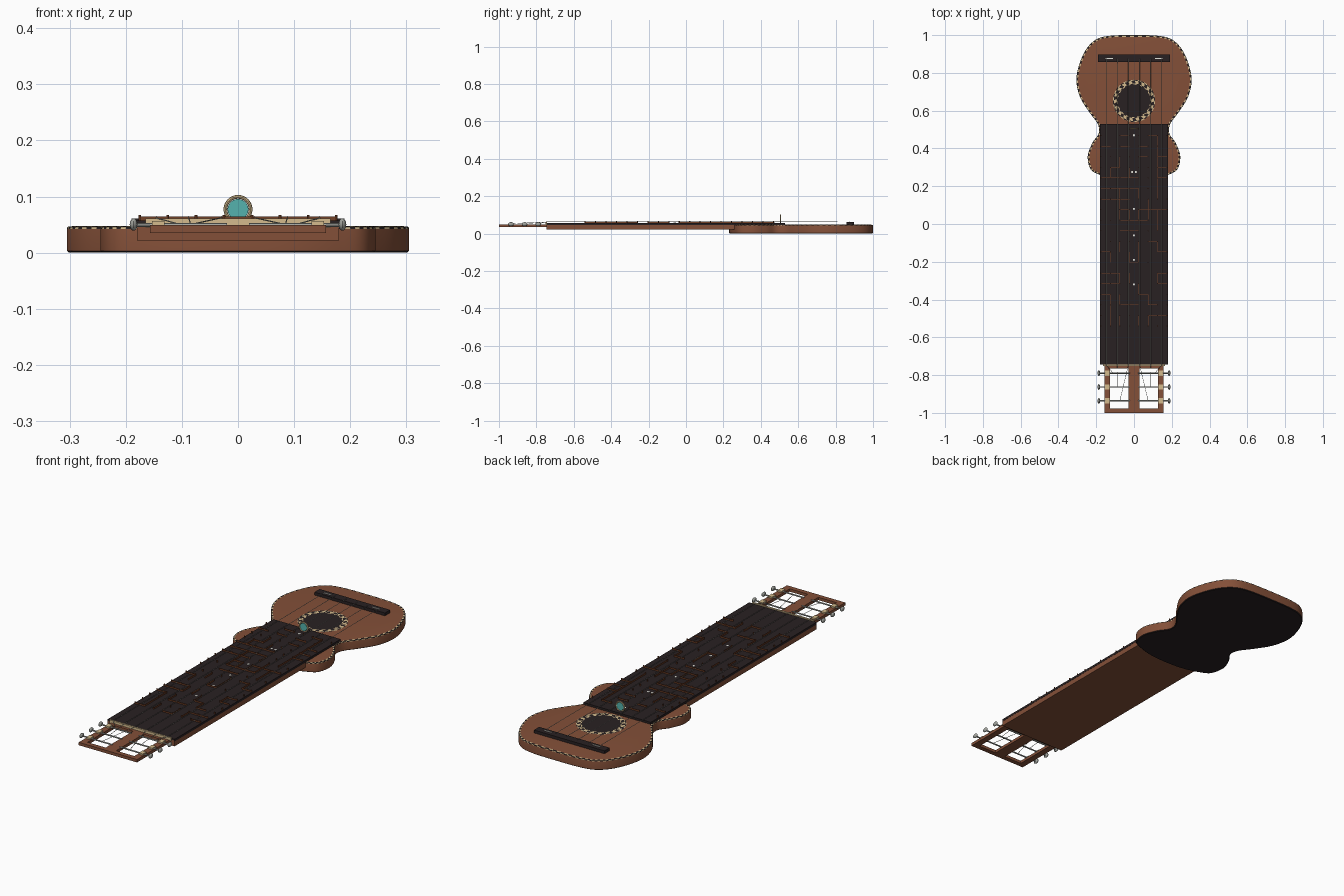
import bpy, bmesh, math, random
from mathutils import Vector

cube = bpy.data.objects.get("Cube")
if cube:
    bpy.data.objects.remove(cube, do_unlink=True)
random.seed(7)


def material(name, r, g, b):
    m = bpy.data.materials.new(name)
    m.use_nodes = True
    m.diffuse_color = (r, g, b, 1)
    m.node_tree.nodes["Principled BSDF"].inputs["Base Color"].default_value = (r, g, b, 1)
    return m


WOOD = material("brown wood", 0.23, 0.08, 0.04)
DARK = material("dark ebony", 0.022, 0.015, 0.016)
CREAM = material("cream", 0.66, 0.5, 0.27)
RUST = material("rust brown", 0.17, 0.052, 0.02)
STEEL = material("steel", 0.36, 0.37, 0.34)
TEAL = material("teal", 0.09, 0.45, 0.42)
PEARL = material("pearl", 0.78, 0.78, 0.72)


def finish(name, bm, mats, smooth=False):
    bmesh.ops.recalc_face_normals(bm, faces=bm.faces)
    me = bpy.data.meshes.new(name)
    bm.to_mesh(me)
    bm.free()
    for m in mats:
        me.materials.append(m)
    ob = bpy.data.objects.new(name, me)
    bpy.context.collection.objects.link(ob)
    if smooth:
        bpy.ops.object.select_all(action="DESELECT")
        ob.select_set(True)
        bpy.context.view_layer.objects.active = ob
        bpy.ops.object.shade_smooth_by_angle(angle=math.radians(35))
    return ob


def add_box(bm, x0, x1, y0, y1, z0, z1):
    vs = bmesh.ops.create_cube(bm, size=1)["verts"]
    for v in vs:
        v.co = ((x0 + x1) / 2 + v.co.x * (x1 - x0),
                (y0 + y1) / 2 + v.co.y * (y1 - y0),
                (z0 + z1) / 2 + v.co.z * (z1 - z0))


def boxes(name, mat, *dims):
    bm = bmesh.new()
    for d in dims:
        add_box(bm, *d)
    return finish(name, bm, [mat])


def add_rod(bm, a, b, r, sides=8):
    a, b = Vector(a), Vector(b)
    d = b - a
    vs = bmesh.ops.create_cone(bm, cap_ends=True, segments=sides, radius1=r,
                               radius2=r, depth=d.length)["verts"]
    q = d.to_track_quat("Z", "Y")
    for v in vs:
        v.co = q @ v.co + (a + b) / 2


def rods(name, mat, items, sides=8):
    bm = bmesh.new()
    for a, b, r in items:
        add_rod(bm, a, b, r, sides)
    return finish(name, bm, [mat], True)


# Body outline: half profile, smoothed with a spline and mirrored
half = [(0, 1), (0.12, 0.997), (0.195, 0.98), (0.25, 0.93), (0.288, 0.85), (0.305, 0.76),
        (0.285, 0.67), (0.235, 0.59), (0.192, 0.53), (0.187, 0.48), (0.22, 0.43),
        (0.245, 0.36), (0.23, 0.29), (0.18, 0.26), (0.1, 0.237), (0, 0.23)]
loop = [Vector(p) for p in half] + [Vector((-x, y)) for x, y in half[-2:0:-1]]
n = len(loop)
outline = []
for i in range(n):
    p0, p1, p2, p3 = (loop[(i + k) % n] for k in (-1, 0, 1, 2))
    for s in range(6):
        t = s / 6
        outline.append(0.5 * (2 * p1 + (p2 - p0) * t + (2 * p0 - 5 * p1 + 4 * p2 - p3) * t * t
                              + (3 * p1 - p0 - 3 * p2 + p3) * t ** 3))


def inset(amount):
    out = []
    for i, p in enumerate(outline):
        t = (outline[(i + 1) % len(outline)] - outline[i - 1]).normalized()
        out.append(p + Vector((t.y, -t.x)) * amount)
    return out


# Body: black back, wood sides and top, checkered binding
bm = bmesh.new()
rings = []
for amount, z in ((0.004, 0), (0, 0.003), (0, 0.042), (0.001, 0.046), (0.009, 0.047)):
    rings.append([bm.verts.new((p.x, p.y, z)) for p in inset(amount)])
for k in range(4):
    for i in range(len(outline)):
        j = (i + 1) % len(outline)
        f = bm.faces.new((rings[k][i], rings[k][j], rings[k + 1][j], rings[k + 1][i]))
        f.material_index = (1, 0, 2 - i % 2, 1 + i % 2)[k]
bm.faces.new(rings[0][::-1]).material_index = 1
bm.faces.new(rings[-1])
finish("body", bm, [WOOD, DARK, CREAM], True)

# Sound hole and mosaic rosette
HOLE_Y = 0.652
rods("sound_hole", DARK, [((0, HOLE_Y, 0.044), (0, HOLE_Y, 0.0478), 0.088)], 48)
bm = bmesh.new()
SEG = 36
radii = (0.086, 0.091, 0.107, 0.112)
rr = [[bm.verts.new((r * math.cos(a), HOLE_Y + r * math.sin(a), 0.0485))
       for a in (math.tau * (i + 0.4 * k) / SEG for i in range(SEG))] for k, r in enumerate(radii)]
for k in range(3):
    for i in range(SEG):
        j = (i + 1) % SEG
        f = bm.faces.new((rr[k][i], rr[k][j], rr[k + 1][j], rr[k + 1][i]))
        f.material_index = (i + k) % 2
finish("rosette", bm, [CREAM, DARK])

# Neck, fretboard and nut
boxes("neck", WOOD, (-0.18, 0.18, -0.745, 0.3, 0.022, 0.05))
boxes("fretboard", DARK, (-0.181, 0.181, -0.745, 0.53, 0.046, 0.057))
boxes("nut", CREAM, (-0.165, 0.165, -0.752, -0.743, 0.045, 0.061))

# Fret markers
rods("fret_markers", PEARL, [((x, y, 0.056), (x, y, 0.0585), 0.006) for x, y in
     ((0, 0.47), (-0.01, 0.275), (0.01, 0.275), (0, 0.08), (0, -0.06), (0, -0.19), (0, -0.32))], 12)

# Maze walls and corner pins on the fretboard
COLS, ROWS, CELL, STEP = 7, 18, 0.05, 0.056
X0, Y0, W = -0.175, -0.54, 0.0013
walls, pins = [], []
for c in range(COLS + 1):
    for r in range(ROWS + 1):
        x, y = X0 + c * CELL, Y0 + r * STEP
        if r < ROWS and 0 < c < COLS and random.random() < 0.36:
            walls.append((x - W, x + W, y, y + STEP, 0.056, 0.064))
        if c < COLS and random.random() < 0.36:
            walls.append((x, x + CELL, y - W, y + W, 0.056, 0.064))
        if random.random() < 0.6:
            pins.append(((x, y, 0.056), (x, y, 0.067), 0.0028))
boxes("maze_walls", RUST, *walls)
rods("maze_pins", RUST, pins, 6)

# Headstock: open frame with a centre bar
Z0, Z1 = 0.035, 0.049
boxes("headstock", WOOD,
      (-0.157, -0.126, -1, -0.745, Z0, Z1), (0.126, 0.157, -1, -0.745, Z0, Z1),
      (-0.028, 0.028, -0.98, -0.76, Z0, Z1),
      (-0.126, 0.126, -1, -0.977, Z0, Z1), (-0.126, 0.126, -0.766, -0.745, Z0, Z1))

# Tuning machines on both sides
shafts, gears, peg_ys = [], [], (-0.79, -0.863, -0.936)
bm = bmesh.new()
for side in (-1, 1):
    for y in peg_ys:
        shafts.append(((side * 0.02, y, 0.049), (side * 0.185, y, 0.049), 0.0035))
        gears.append((side * 0.142 - 0.011, side * 0.142 + 0.011, y - 0.014, y + 0.014, 0.048, 0.056))
        for v in bmesh.ops.create_uvsphere(bm, u_segments=12, v_segments=8, radius=1)["verts"]:
            v.co = (side * 0.186 + v.co.x * 0.007, y + v.co.y * 0.015, 0.05 + v.co.z * 0.011)
finish("tuning_knobs", bm, [STEEL], True)
rods("tuning_shafts", STEEL, shafts)
boxes("tuning_gears", CREAM, *gears)

# Bridge and saddle
boxes("bridge", DARK, (-0.19, 0.19, 0.858, 0.898, 0.046, 0.061))
boxes("saddle", PEARL, (-0.15, -0.11, 0.873, 0.878, 0.06, 0.064),
      (0.11, 0.15, 0.873, 0.878, 0.06, 0.064))

# Strings from saddle over the nut to the pegs
strings = []
for side in (-1, 1):
    for k, x in enumerate((0.146, 0.088, 0.03)):
        nut_end = (side * x, -0.748, 0.062)
        strings.append(((side * x, 0.875, 0.064), nut_end, 0.0011))
        strings.append((nut_end, (side * (0.11, 0.085, 0.075)[k], peg_ys[k], 0.052), 0.0011))
rods("strings", STEEL, strings, 5)

# Upright disc with a ring at the end of the maze
DY, DZ = 0.505, 0.077
rods("disc", TEAL, [((0, DY - 0.002, DZ), (0, DY + 0.002, DZ), 0.0185)], 32)
bpy.ops.mesh.primitive_torus_add(location=(0, DY, DZ), rotation=(math.pi / 2, 0, 0),
                                 major_radius=0.0225, minor_radius=0.0033,
                                 major_segments=32, minor_segments=8)
ring = bpy.context.object
ring.name = "disc_ring"
ring.data.materials.append(CREAM)
bpy.ops.object.shade_smooth_by_angle()
